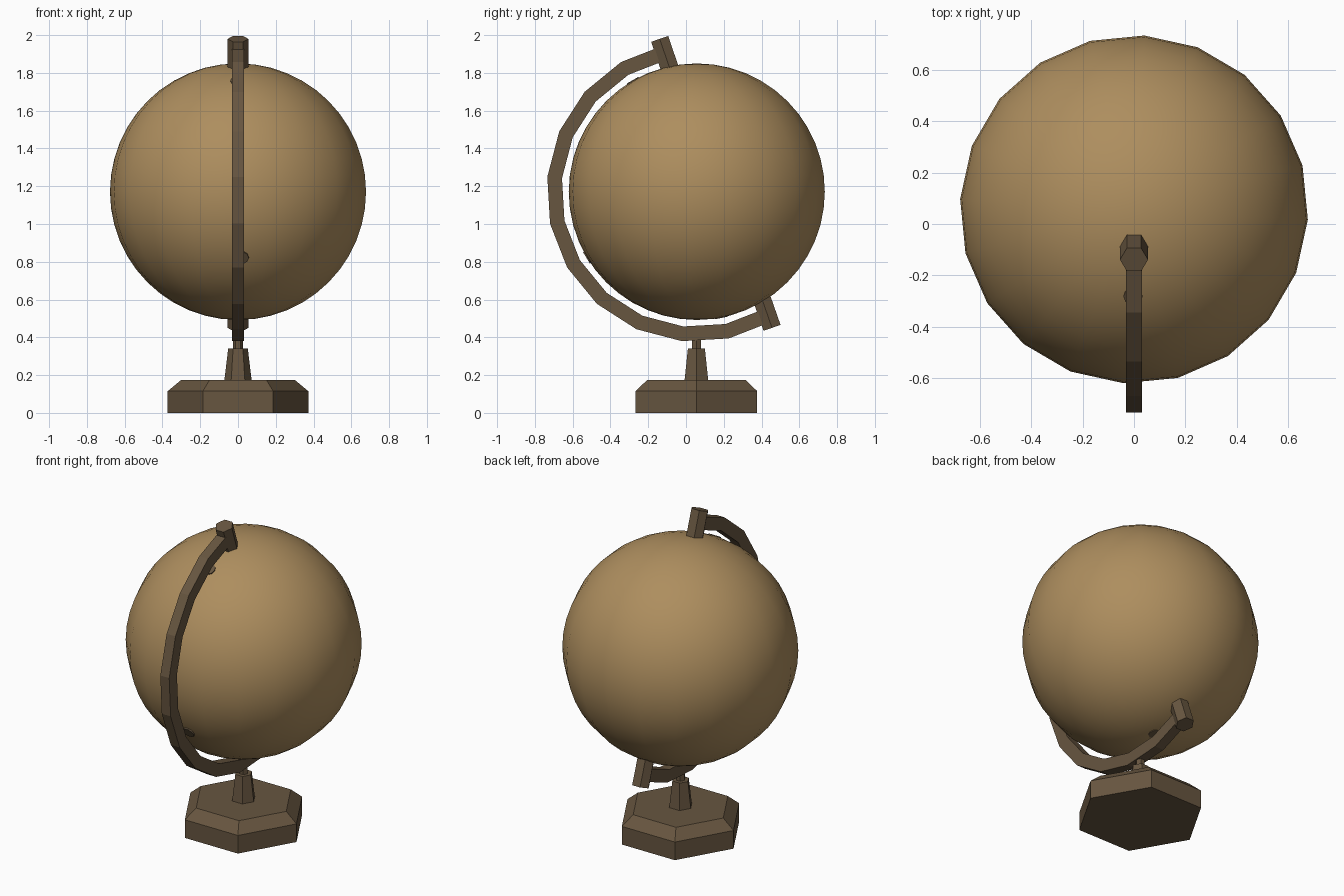
import bpy, bmesh, math
from mathutils import Vector, Matrix

if "Cube" in bpy.data.objects:
    bpy.data.objects.remove(bpy.data.objects["Cube"])

CY, CZ, R = 0.057, 1.171, 0.679      # globe centre and radius


def material(name, col):
    m = bpy.data.materials.new(name)
    m.diffuse_color = (*col, 1)
    m.use_nodes = True
    m.node_tree.nodes["Principled BSDF"].inputs["Base Color"].default_value = m.diffuse_color
    return m


TAN = material("tan", (0.42, 0.27, 0.113))
BROWN = material("dark brown", (0.135, 0.092, 0.051))


def finish(name, bm, mat, smooth=False):
    bmesh.ops.recalc_face_normals(bm, faces=bm.faces)
    me = bpy.data.meshes.new(name)
    bm.to_mesh(me)
    bm.free()
    me.materials.append(mat)
    for p in me.polygons:
        p.use_smooth = smooth
    ob = bpy.data.objects.new(name, me)
    bpy.context.collection.objects.link(ob)
    return ob


def loft(bm, rings):
    """Skin a list of rings of points and close both ends."""
    vs = [[bm.verts.new(p) for p in r] for r in rings]
    n = len(vs[0])
    for a, b in zip(vs, vs[1:]):
        for i in range(n):
            j = (i + 1) % n
            bm.faces.new((a[i], a[j], b[j], b[i]))
    bm.faces.new(vs[0])
    bm.faces.new(vs[-1])


def turned(name, profile, start, axis, sides=6):
    """Prism with corners on +-x, profile of (radius, distance along axis)."""
    axis = Vector(axis).normalized()
    u = Vector((1, 0, 0))
    v = axis.cross(u)
    rings = []
    for r, d in profile:
        c = Vector(start) + axis * d
        rings.append([c + r * (math.cos(t) * u + math.sin(t) * v)
                      for t in (2 * math.pi * i / sides for i in range(sides))])
    bm = bmesh.new()
    loft(bm, rings)
    return finish(name, bm, BROWN)


# globe ball
bm = bmesh.new()
bmesh.ops.create_uvsphere(bm, u_segments=20, v_segments=24, radius=R,
                          matrix=Matrix.Translation((0, CY, CZ)) @
                          Matrix.Rotation(math.radians(-3.4), 4, 'Z'))
finish("globe", bm, TAN, True)


# curved support arm in the x = 0 plane, angles measured upward from the front
def on_circle(x, r, deg):
    a = math.radians(deg)
    return Vector((x, CY - r * math.cos(a), CZ + r * math.sin(a)))


bm = bmesh.new()
loft(bm, [[on_circle(x, r, 77.7 - 18 * k)
           for x, r in ((-.031, .717), (.031, .717), (.031, .795), (-.031, .795))]
          for k in range(12)])
finish("support_arm", bm, BROWN)

# tilted pivot caps at both ends of the arm
turned("top_pivot", [(.055, 0), (.055, .172)], (0, -.084, 1.817), (0, -.32, .947))
turned("bottom_pivot", [(.055, 0), (.055, .165)], (0, .401, .606), (0, .33, -.944))

# small dark marks on the globe behind the arm
for i, (x, deg) in enumerate(((.02, -31), (-.004, 60), (.0, -101))):
    c = on_circle(0, R - .006, deg)
    n = (c - Vector((0, CY, CZ))).normalized()
    c.x = x
    turned(f"globe_mark_{i + 1}", [(.037, 0), (.037, .008)], c, n, 10)

# pedestal
turned("base", [(.372, 0), (.372, .115), (.30, .175)], (0, .055, 0), (0, 0, 1))
turned("stem", [(.072, .174), (.052, .34)], (0, .055, 0), (0, 0, 1))
turned("stem_post", [(.027, .335), (.027, .42)], (0, .055, 0), (0, 0, 1))
